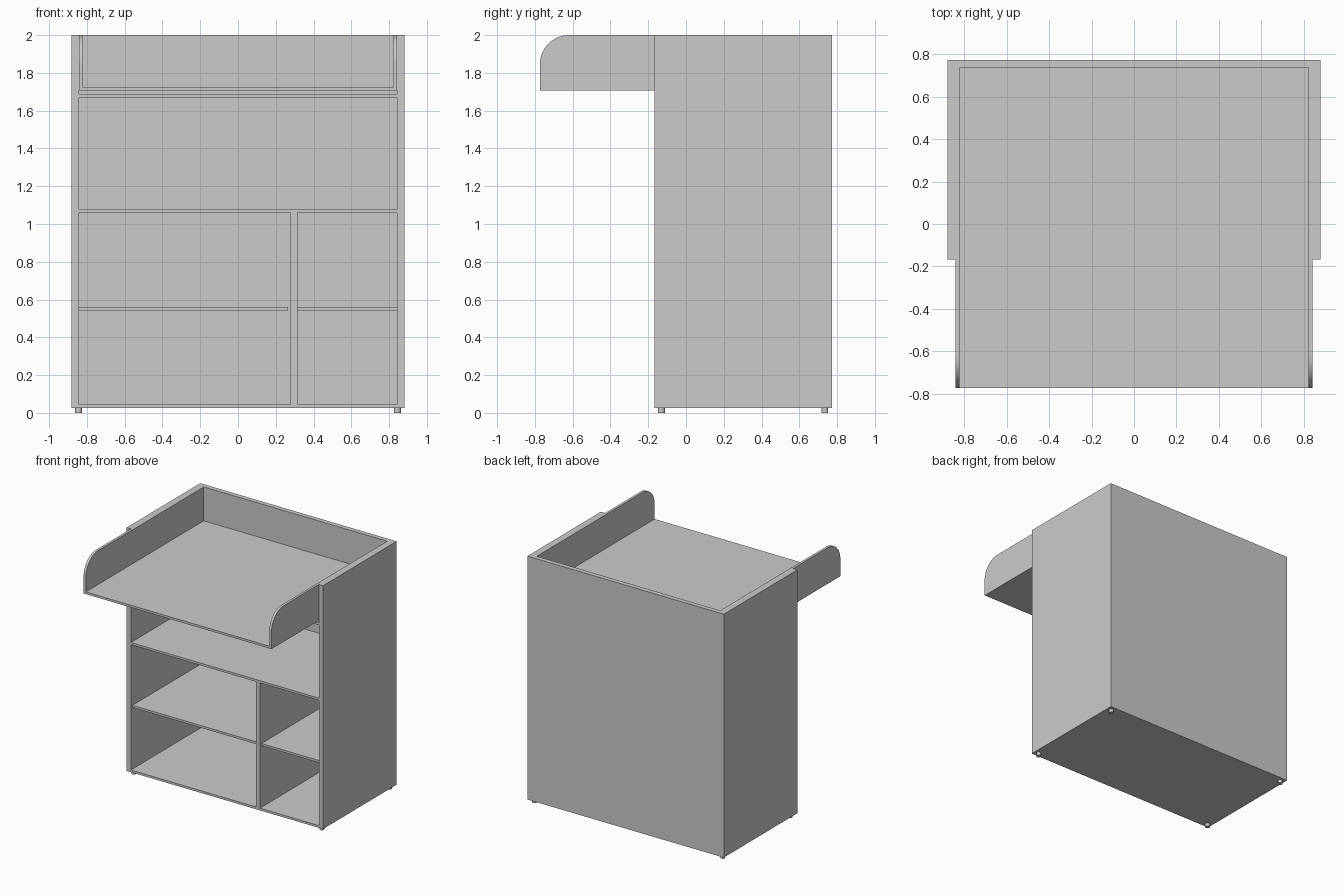
import bpy
import math

if "Cube" in bpy.data.objects:
    bpy.data.objects.remove(bpy.data.objects["Cube"], do_unlink=True)

grey = bpy.data.materials.new("plain_grey")
grey.use_nodes = True
colour = (0.6, 0.6, 0.6, 1)
grey.diffuse_color = colour
grey.node_tree.nodes["Principled BSDF"].inputs["Base Color"].default_value = colour


def prism(name, profile, x0, x1):
    """Extrude a (y, z) outline along x."""
    n = len(profile)
    verts = [(x, y, z) for x in (x0, x1) for y, z in profile]
    faces = [tuple(reversed(range(n))), tuple(range(n, 2 * n))]
    faces += [(i, (i + 1) % n, n + (i + 1) % n, n + i) for i in range(n)]
    mesh = bpy.data.meshes.new(name)
    mesh.from_pydata(verts, [], faces)
    mesh.materials.append(grey)
    obj = bpy.data.objects.new(name, mesh)
    bpy.context.collection.objects.link(obj)
    return obj


def board(name, x0, x1, y0, y1, z0, z1):
    return prism(name, [(y0, z0), (y1, z0), (y1, z1), (y0, z1)], x0, x1)


OUT, INN = 0.881, 0.843           # cabinet side, outer and inner
FRONT, BACK = -0.168, 0.774       # cabinet depth
BASE, TOP = 0.026, 2.0
PLY = 0.018                       # thin board thickness
REAR = BACK - PLY                 # front of the back panel
TRAY_Z, TRAY_IN, TRAY_FRONT = 1.707, 0.823, -0.774

# Cabinet shell
board("left_side", INN, OUT, FRONT, BACK, BASE, TOP)
board("right_side", -OUT, -INN, FRONT, BACK, BASE, TOP)
board("back_panel", -INN, INN, REAR, BACK, BASE, TOP)

# Full width boards
for name, z in (("bottom_panel", BASE), ("middle_shelf", 1.06), ("top_panel", 1.67)):
    board(name, -INN, INN, FRONT, REAR, z, z + PLY)

# Divider and small shelves
board("divider", 0.278, 0.315, FRONT, REAR, BASE + PLY, 1.06)
board("wide_shelf", -INN, 0.264, FRONT + 0.02, REAR, 0.543, 0.543 + PLY)
board("narrow_shelf", 0.315, INN, FRONT + 0.02, REAR, 0.543, 0.543 + PLY)

# Changing tray with rounded side walls
radius = 0.155
outline = [(TRAY_FRONT, TRAY_Z), (REAR, TRAY_Z), (REAR, TOP)]
for i in range(17):
    a = math.pi / 2 * (1 + i / 16)
    outline.append((TRAY_FRONT + radius + radius * math.cos(a),
                    TOP - radius + radius * math.sin(a)))
prism("tray_left_wall", outline, TRAY_IN, INN)
prism("tray_right_wall", outline, -INN, -TRAY_IN)
board("tray_floor", -TRAY_IN, TRAY_IN, TRAY_FRONT, REAR, TRAY_Z, TRAY_Z + PLY)
board("tray_back_wall", -TRAY_IN, TRAY_IN, 0.736, REAR, TRAY_Z + PLY, TOP)

# Feet
for side, x in (("left", 0.844), ("right", -0.844)):
    for end, y in (("front", -0.13), ("back", 0.735)):
        bpy.ops.mesh.primitive_cylinder_add(vertices=24, radius=0.018, depth=BASE,
                                            location=(x, y, BASE / 2))
        foot = bpy.context.object
        foot.name = f"{end}_{side}_foot"
        foot.data.materials.append(grey)
        bpy.ops.object.shade_smooth_by_angle()
